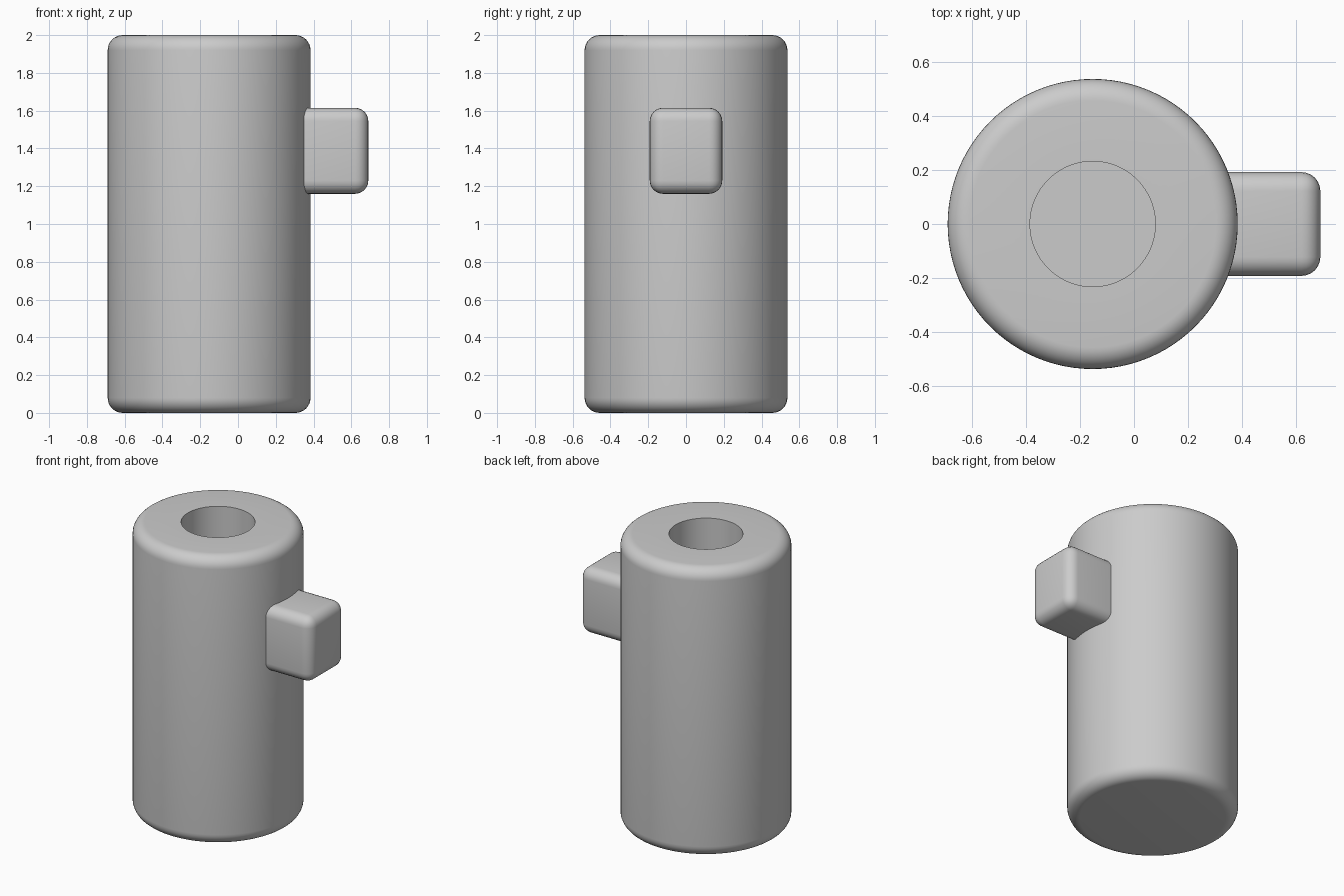
import bpy, bmesh, math
from mathutils import Matrix, Vector

cube = bpy.data.objects.get("Cube")
if cube:
    bpy.data.objects.remove(cube, do_unlink=True)

grey = bpy.data.materials.new("plain_grey")
grey.use_nodes = True
colour = (0.6, 0.6, 0.6, 1)
grey.diffuse_color = colour
grey.node_tree.nodes["Principled BSDF"].inputs["Base Color"].default_value = colour


def finish(name, bm, location):
    bmesh.ops.recalc_face_normals(bm, faces=bm.faces)
    mesh = bpy.data.meshes.new(name)
    bm.to_mesh(mesh)
    bm.free()
    mesh.materials.append(grey)
    obj = bpy.data.objects.new(name, mesh)
    obj.location = location
    bpy.context.collection.objects.link(obj)
    bpy.ops.object.select_all(action='DESELECT')
    obj.select_set(True)
    bpy.context.view_layer.objects.active = obj
    bpy.ops.object.shade_smooth_by_angle(angle=math.radians(35))
    return obj


def arc(cx, cz, radius, start, steps=8):
    """Quarter circle of profile points, counter-clockwise from start degrees."""
    angles = [math.radians(start + 90 * i / steps) for i in range(steps + 1)]
    return [(cx + radius * math.cos(a), cz + radius * math.sin(a)) for a in angles]


# Round body: lathed profile with rounded rims and a blind bore from the top
R, H, BORE, DEPTH, ROUND = 0.537, 2.0, 0.232, 1.0, 0.08
profile = [(0, 0)]
profile += arc(R - ROUND, ROUND, ROUND, -90)
profile += arc(R - ROUND, H - ROUND, ROUND, 0)
profile += [(BORE, H), (BORE, H - DEPTH), (0, H - DEPTH)]
bm = bmesh.new()
verts = [bm.verts.new((r, 0, z)) for r, z in profile]
edges = [bm.edges.new(pair) for pair in zip(verts, verts[1:])]
bmesh.ops.spin(bm, geom=verts + edges, cent=(0, 0, 0), axis=(0, 0, 1),
               angle=math.tau, steps=96)
bmesh.ops.remove_doubles(bm, verts=bm.verts, dist=1e-5)
finish("body", bm, (-0.153, 0, 0))

# Side block: rounded box sunk into the body wall
low, high = Vector((0.15, -0.192, 1.16)), Vector((0.69, 0.192, 1.615))
bm = bmesh.new()
bmesh.ops.create_cube(bm, size=1, matrix=Matrix.Diagonal((*(high - low), 1)))
bmesh.ops.bevel(bm, geom=bm.edges[:], offset=0.07, segments=6, profile=0.5,
                affect='EDGES')
finish("side_block", bm, (low + high) / 2)
